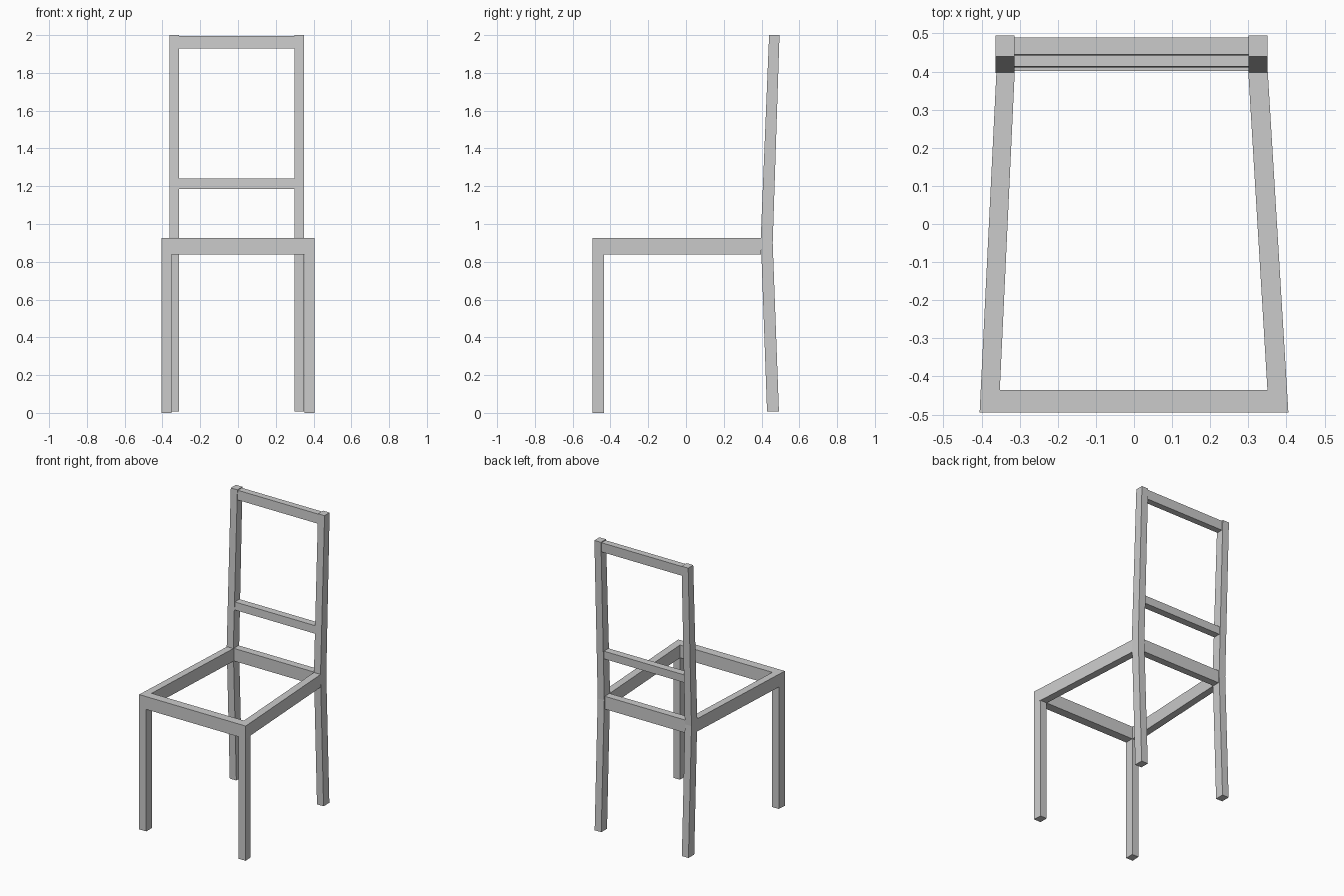
import bpy, bmesh
from mathutils import Vector

if "Cube" in bpy.data.objects:
    bpy.data.objects.remove(bpy.data.objects["Cube"])


def prism(name, outline, offset):
    """Extrude a flat 3D outline along an offset vector into a closed solid."""
    bm = bmesh.new()
    face = bm.faces.new([bm.verts.new(p) for p in outline])
    new = bmesh.ops.extrude_face_region(bm, geom=[face], use_keep_orig=True)["geom"]
    bmesh.ops.translate(bm, verts=[v for v in new if isinstance(v, bmesh.types.BMVert)],
                        vec=Vector(offset))
    bmesh.ops.recalc_face_normals(bm, faces=bm.faces)
    mesh = bpy.data.meshes.new(name)
    bm.to_mesh(mesh)
    bm.free()
    obj = bpy.data.objects.new(name, mesh)
    bpy.context.collection.objects.link(obj)
    return obj


SEAT_LOW, SEAT_TOP = 0.838, 0.926
FRONT, FRONT_IN, REAR = -0.495, -0.435, 0.397

# Seat frame: front and side rails as one tapering U
u_shape = [(-0.405, FRONT), (0.405, FRONT), (0.351, REAR), (0.300, REAR),
           (0.350, FRONT_IN), (-0.352, FRONT_IN), (-0.313, REAR), (-0.361, REAR)]
prism("seat_frame", [(x, y, SEAT_LOW) for x, y in u_shape], (0, 0, SEAT_TOP - SEAT_LOW))

# Front legs, flush with the frame corners
for side, s in (("left", -1), ("right", 1)):
    foot = [(0.405, FRONT), (0.401, FRONT_IN), (0.351, FRONT_IN), (0.351, FRONT)]
    prism(f"front_leg_{side}", [(s * x, y, 0) for x, y in foot], (0, 0, SEAT_LOW))

# Back posts: bent leg and backrest upright in one piece
post = [(0.429, 0.007), (0.492, 0.007), (0.459, 0.90), (0.495, 2.0), (0.440, 2.0), (0.396, 0.93)]
for side, x0, x1 in (("left", -0.363, -0.313), ("right", 0.300, 0.350)):
    prism(f"back_post_{side}", [(x0, y, z) for y, z in post], (x1 - x0, 0, 0))

# Cross rails between the posts, leaning with the back
rails = {
    "back_seat_rail": [(0.403, SEAT_LOW), (0.453, SEAT_LOW), (0.453, SEAT_TOP), (0.401, SEAT_TOP)],
    "middle_back_rail": [(0.411, 1.186), (0.461, 1.186), (0.463, 1.240), (0.413, 1.240)],
    "top_back_rail": [(0.442, 1.930), (0.486, 1.930), (0.489, 1.995), (0.445, 1.995)],
}
for name, section in rails.items():
    prism(name, [(-0.313, y, z) for y, z in section], (0.613, 0, 0))
